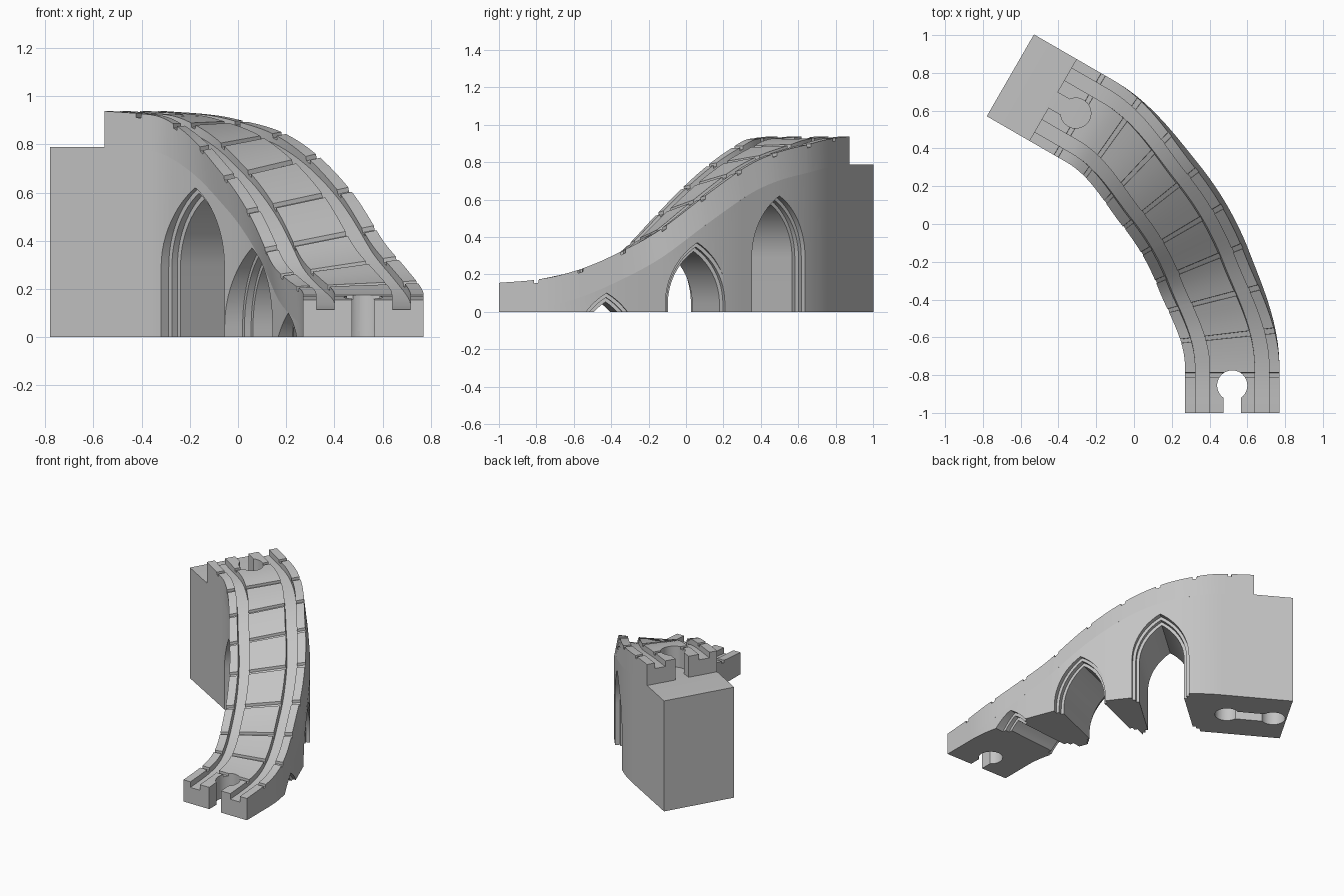
import bpy, bmesh, math
from math import sin, cos, pi

if "Cube" in bpy.data.objects:
    bpy.data.objects.remove(bpy.data.objects["Cube"], do_unlink=True)

grey = bpy.data.materials.new("stone grey")
grey.use_nodes = True
grey.diffuse_color = (0.55, 0.55, 0.55, 1)
grey.node_tree.nodes["Principled BSDF"].inputs["Base Color"].default_value = (0.55, 0.55, 0.55, 1)

# Route: short straight, 60 degree bend, short straight
CX, CY, RADIUS = -0.98, -0.757, 1.5
BEND_START, BEND_END = 0.243, 1.814
TRACK_END, BLOCK_END = 2.044, 2.304
THICK = 0.15
HEIGHTS = [(0, .155), (.2, .172), (.38, .21), (.55, .265), (.767, .365), (1.04, .567),
           (1.264, .715), (1.484, .825), (1.71, .9), (1.814, .922), (2.044, .938)]


def height(s):
    """Smooth climb through the height points."""
    p = HEIGHTS
    if s >= p[-1][0]:
        return p[-1][1]
    i = max(k for k in range(len(p) - 1) if p[k][0] <= max(s, 0))

    def slope(k):
        a, b = p[max(k - 1, 0)], p[min(k + 1, len(p) - 1)]
        return (b[1] - a[1]) / (b[0] - a[0])
    (s0, z0), (s1, z1) = p[i], p[i + 1]
    h = s1 - s0
    t = (max(s, 0) - s0) / h
    return ((1 + 2 * t) * (1 - t) ** 2 * z0 + t * t * (3 - 2 * t) * z1
            + h * t * (1 - t) * ((1 - t) * slope(i) - t * slope(i + 1)))


def bank(s):
    """0 on the straights, 1 in the middle of the bend."""
    u = (s - BEND_START) / (BEND_END - BEND_START)
    t = min(1, max(0, min(u, 1 - u) / 0.35))
    return t * t * (3 - 2 * t)


def plan(s, u, z):
    """Route distance s and sideways offset u to a point."""
    sc = min(max(s, BEND_START), BEND_END)
    a, t = (sc - BEND_START) / RADIUS, s - sc
    r = RADIUS + u
    return (CX + r * cos(a) - t * sin(a), CY + r * sin(a) + t * cos(a), z)


def section(s, u, v):
    """Point of the banked cross-section; v is measured from the track top."""
    b = bank(s)
    f = math.radians(10.5) * b
    return plan(s, u * cos(f) - v * sin(f) - 0.07 * b, height(s) + u * sin(f) + v * cos(f))


def loft(name, rings):
    """Closed solid through equal rings of points."""
    bm = bmesh.new()
    rows = [[bm.verts.new(p) for p in ring] for ring in rings]
    n = len(rows[0])
    for a, b in zip(rows, rows[1:]):
        for i in range(n):
            j = (i + 1) % n
            bm.faces.new((a[i], a[j], b[j], b[i]))
    bm.faces.new(rows[0])
    bm.faces.new(rows[-1][::-1])
    bmesh.ops.recalc_face_normals(bm, faces=bm.faces)
    mesh = bpy.data.meshes.new(name)
    bm.to_mesh(mesh)
    bm.free()
    mesh.materials.append(grey)
    ob = bpy.data.objects.new(name, mesh)
    bpy.context.collection.objects.link(ob)
    return ob


def cut(ob, cutter):
    cutter.hide_render = True
    mod = ob.modifiers.new("cut", 'BOOLEAN')
    mod.operation, mod.solver, mod.object = 'DIFFERENCE', 'EXACT', cutter
    bpy.context.view_layer.objects.active = ob
    bpy.ops.object.modifier_apply(modifier=mod.name)


def discard(ob):
    bpy.data.objects.remove(ob, do_unlink=True)


def finish(ob):
    bpy.ops.object.select_all(action='DESELECT')
    ob.select_set(True)
    bpy.context.view_layer.objects.active = ob
    bpy.ops.object.shade_smooth_by_angle(angle=math.radians(22))


# Track slab with two wheel grooves and cross joints between the planks
def track_profile(low):
    half = [(0.25, low), (0.195, low), (0.195, -0.04), (0.12, -0.04), (0.12, low)]
    return ([(0.25, -THICK)] + half + [(-u, v) for u, v in reversed(half)] + [(-0.25, -THICK)])


joints = [0.2 + 0.21 * i for i in range(9)]
GAP = 0.012
stations = [(TRACK_END * i / 64, 0) for i in range(65)]
stations = [st for st in stations if all(abs(st[0] - j) > GAP + 0.004 for j in joints)]
for j in joints:
    stations += [(j - GAP - 0.001, 0), (j - GAP, -0.018), (j + GAP, -0.018), (j + GAP + 0.001, 0)]
track = loft("track", [[section(s, u, v) for u, v in track_profile(low)]
                       for s, low in sorted(stations)])

# Supporting wall and end block below the slab
rings = []
for s in [TRACK_END * i / 64 for i in range(65)] + [BEND_END, BLOCK_END]:
    top = [section(s, u, -THICK) for u in (-0.25, 0.25)]
    base = [(x, y, 0) for x, y, z in reversed(top)]
    rings.append((s, top + base))
wall = loft("support_wall", [r for s, r in sorted(rings, key=lambda q: q[0])])


# Pointed arches with stepped mouldings on both faces
def arch_ring(d, apex):
    w = 0.19
    spring = apex - w * math.sqrt(3)
    big = 2 * w - d
    end = math.acos(w / big)
    side = [(big * cos(end * i / 12) - w, spring + big * sin(end * i / 12)) for i in range(13)]
    foot = min(spring, 0) - 0.1
    return [(w - d, foot)] + side + [(-x, z) for x, z in reversed(side[:-1])] + [(d - w, foot)]


def arch_cutter(angle, apex):
    a, b = math.radians(angle), math.radians(angle + 2.3)
    px, py = CX + 1.71 * cos(a), CY + 1.71 * sin(a)
    qx, qy = CX + 1.22 * cos(b), CY + 1.22 * sin(b)
    length = math.hypot(px - qx, py - qy)
    ax, ay = (px - qx) / length, (py - qy) / length
    steps = [(-0.12, 0), (0.03, 0), (0.03, 0.02), (0.06, 0.02), (0.06, 0.04)]
    steps += [(length - t, d) for t, d in reversed(steps)]
    return loft("arch_cutter", [[(qx + ax * t - ay * x, qy + ay * t + ax * x, z)
                                 for x, z in arch_ring(d, apex)] for t, d in steps])


for angle, apex in ((11.2, 0.1), (28.7, 0.37), (47, 0.62)):
    cutter = arch_cutter(angle, apex)
    cut(wall, cutter)
    discard(cutter)


# Connector sockets: a round hole with a slot
def round_part(s, direction, r=0.08, slot=0.047):
    a = math.asin(slot / r)
    angles = [a + (2 * pi - 2 * a) * i / 28 for i in range(29)]
    return [(s + direction * r * cos(t), direction * r * sin(t)) for t in angles]


def socket(outline, low, high):
    return loft("socket_cutter", [[plan(s, u, z) for s, u in outline] for z in (low, high)])


start = socket(round_part(0.145, -1) + [(-0.1, 0.047), (-0.1, -0.047)], -0.1, 0.4)
cut(track, start)
cut(wall, start)
discard(start)

stop = TRACK_END + 0.1
end = socket(round_part(1.904, 1) + [(stop, -0.047), (stop, 0.047)], 0.7, 1.1)
cut(track, end)
discard(end)

# Double socket under the end block
under = socket(round_part(1.905, 1) + round_part(2.215, -1), -0.1, 0.15)
cut(wall, under)
discard(under)

finish(track)
finish(wall)
